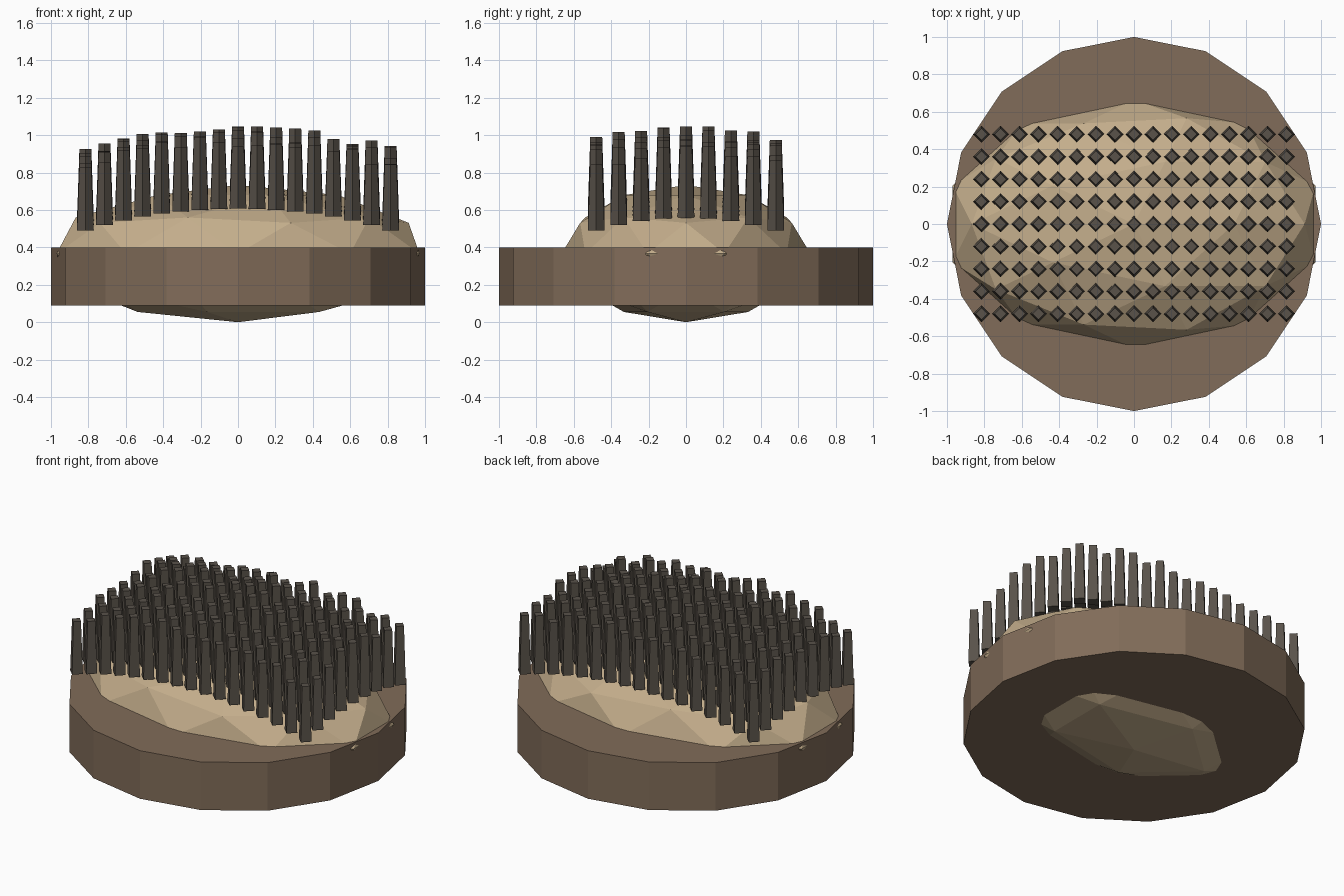
import bpy, bmesh, math, random
from mathutils import Matrix, Vector

if "Cube" in bpy.data.objects:
    bpy.data.objects.remove(bpy.data.objects["Cube"])

random.seed(4)


def finish(name, bm, color):
    mesh = bpy.data.meshes.new(name)
    bm.to_mesh(mesh)
    bm.free()
    obj = bpy.data.objects.new(name, mesh)
    bpy.context.collection.objects.link(obj)
    mat = bpy.data.materials.new(name + "_color")
    mat.diffuse_color = (*color, 1)
    mat.use_nodes = True
    mat.node_tree.nodes["Principled BSDF"].inputs["Base Color"].default_value = mat.diffuse_color
    mesh.materials.append(mat)
    return obj


def add_frustum(bm, sides, r1, r2, z0, z1, x=0, y=0):
    # capped tapered prism with a corner on the y axis
    bmesh.ops.create_cone(bm, cap_ends=True, segments=sides, radius1=r1, radius2=r2,
                          depth=z1 - z0, matrix=Matrix.Translation((x, y, (z0 + z1) / 2)))


def spike_base(x, y):
    # gently domed height field the spikes stand on
    p = 0.137 * x * x + 0.221 * y * y
    return 0.662 - p - 1.5 * p * p


# sixteen-sided skirt disc
bm = bmesh.new()
add_frustum(bm, 16, 1.0, 1.0, 0.09, 0.40)
finish("skirt", bm, (0.22, 0.15, 0.10))

# faceted ellipsoid body
bm = bmesh.new()
bmesh.ops.create_icosphere(bm, subdivisions=2, radius=1)
bmesh.ops.scale(bm, vec=Vector((1.02, 0.665, 0.367)), verts=bm.verts)
bmesh.ops.translate(bm, vec=Vector((0, 0, 0.37)), verts=bm.verts)
bmesh.ops.translate(bm, vec=Vector((0, 0, -min(v.co.z for v in bm.verts))), verts=bm.verts)
finish("body", bm, (0.55, 0.42, 0.26))

# grid of four-sided spikes with slightly uneven lengths
bm = bmesh.new()
for i in range(17):
    for j in range(9):
        x = (i - 8) * 0.102
        y = (j - 4) * 0.12
        z = spike_base(x, y)
        add_frustum(bm, 4, 0.045, 0.032, z, z + random.uniform(0.32, 0.39), x, y)
finish("spikes", bm, (0.10, 0.085, 0.068))
